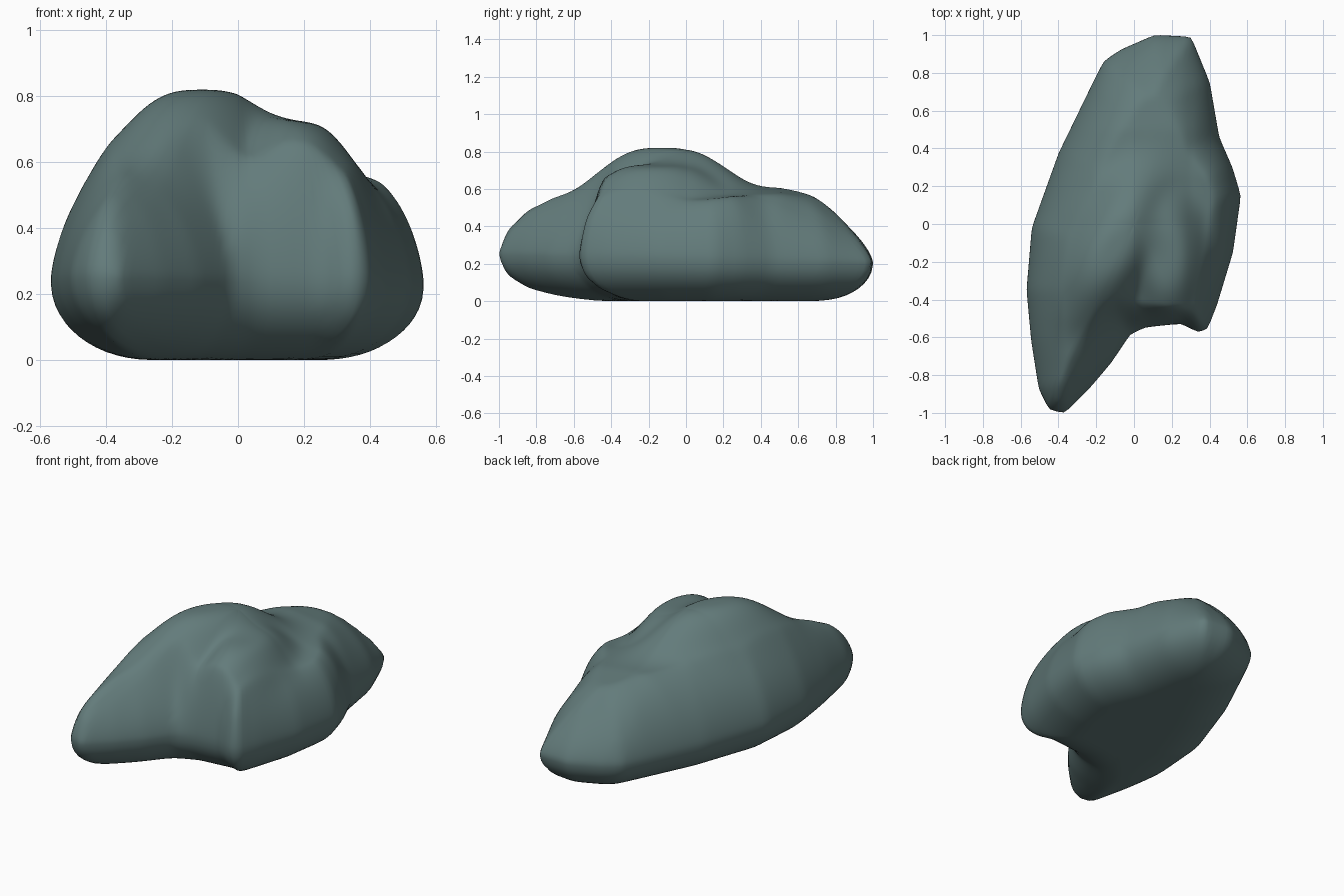
import bpy, bmesh, math

if "Cube" in bpy.data.objects:
    bpy.data.objects.remove(bpy.data.objects["Cube"])

# Plan outline, counter-clockwise: x, y, shoulder rounding width
OUT = [(.567, .15, .15), (.525, -.15, .15), (.44, -.43, .12), (.39, -.557, .09),
       (.34, -.575, .09), (.25, -.528, .09), (.06, -.548, .12), (-.02, -.585, .25),
       (-.12, -.735, .23), (-.23, -.865, .2), (-.37, -1.005, .17), (-.45, -.985, .17),
       (-.505, -.875, .18), (-.545, -.62, .18), (-.57, -.35, .18), (-.542, -.02, .2),
       (-.4, .375, .25), (-.23, .725, .25), (-.16, .865, .3), (-.07, .925, .35),
       (.11, 1.003, .4), (.303, .993, .4), (.402, .75, .25), (.452, .46, .2), (.522, .3, .15)]
# Shoulder height along the length: y, z
SPINE = [(-1, .48), (-.9, .51), (-.7, .55), (-.5, .57), (0, .57), (.25, .6),
         (.5, .605), (.7, .57), (1, .5)]
EDGES = list(zip(OUT, OUT[1:] + OUT[:1]))


def edge_distance(x, y):
    """Distance to the outline and the blended rounding width nearby."""
    best, total, wsum = 9, 0, 0
    for a, b in EDGES:
        dx, dy = b[0] - a[0], b[1] - a[1]
        t = ((x - a[0]) * dx + (y - a[1]) * dy) / (dx * dx + dy * dy)
        t = max(0, min(1, t))
        d = math.hypot(x - a[0] - t * dx, y - a[1] - t * dy)
        k = 1 / (d + .005) ** 4
        total += k
        wsum += k * (a[2] + t * (b[2] - a[2]))
        best = min(best, d)
    return best, wsum / total


def spine(x, y):
    drop = .04 * max(0, min(1, x / .3))
    for (y0, z0), (y1, z1) in zip(SPINE, SPINE[1:]):
        if y <= y1:
            return z0 + (z1 - z0) * max(0, (y - y0) / (y1 - y0)) - drop
    return SPINE[-1][1] - drop


def mound(x, y, cx, cy, long, short, angle, height, power):
    c, s = math.cos(math.radians(angle)), math.sin(math.radians(angle))
    u, v = (x - cx) * c + (y - cy) * s, -(x - cx) * s + (y - cy) * c
    r = math.hypot(u / long, v / short)
    return height * math.exp(-.69 * r ** power)


def rim(y):
    return .225 - .025 * y


def rounded(t, p):
    t = max(0, min(1, t))
    return (1 - (1 - t) ** p) ** (1 / p)


def top(x, y):
    d, w = edge_distance(x, y)
    main = mound(x, y, -.11, -.13, .36, .2, 62, .25, 3)
    side = mound(x, y, .18, -.17, .3, .16, 92, .18, 3.5)
    h = spine(x, y) + (main ** 3.5 + side ** 3.5) ** (1 / 3.5)
    return rim(y) + (h - rim(y)) * rounded(d / w, 1.6)


def bottom(x, y):
    lift = .06 * max(0, -y - .45)
    z = rim(y) * (1 - rounded(edge_distance(x, y)[0] / .3, 2))
    return min(rim(y), z + lift * (1 - z / rim(y)))


# Boulder: rings of the outline, closed above and below
ring = []
for a, b in EDGES:
    n = max(1, round(math.hypot(b[0] - a[0], b[1] - a[1]) / .035))
    ring += [(a[0] + (b[0] - a[0]) * i / n, a[1] + (b[1] - a[1]) * i / n) for i in range(n)]
N = len(ring)

bm = bmesh.new()
edge = [bm.verts.new((x, y, rim(y))) for x, y in ring]


def shell(height, levels):
    prev = edge
    for k in range(1, levels):
        s = 1 - (k / levels) ** 1.6
        cur = [bm.verts.new((x * s, y * s, height(x * s, y * s))) for x, y in ring]
        for i in range(N):
            j = (i + 1) % N
            bm.faces.new((prev[i], prev[j], cur[j], cur[i]))
        prev = cur
    tip = bm.verts.new((0, 0, height(0, 0)))
    for i in range(N):
        bm.faces.new((prev[i], prev[(i + 1) % N], tip))


shell(top, 44)
shell(bottom, 20)
bmesh.ops.recalc_face_normals(bm, faces=bm.faces)
me = bpy.data.meshes.new("boulder")
bm.to_mesh(me)
bm.free()
ob = bpy.data.objects.new("boulder", me)
bpy.context.collection.objects.link(ob)

# Weathered softening of the creases
sm = ob.modifiers.new("soften", 'SMOOTH')
sm.factor = .5
sm.iterations = 3

mat = bpy.data.materials.new("slate green stone")
mat.diffuse_color = (.125, .2, .198, 1)
mat.use_nodes = True
mat.node_tree.nodes["Principled BSDF"].inputs["Base Color"].default_value = mat.diffuse_color
me.materials.append(mat)
for p in me.polygons:
    p.use_smooth = True
